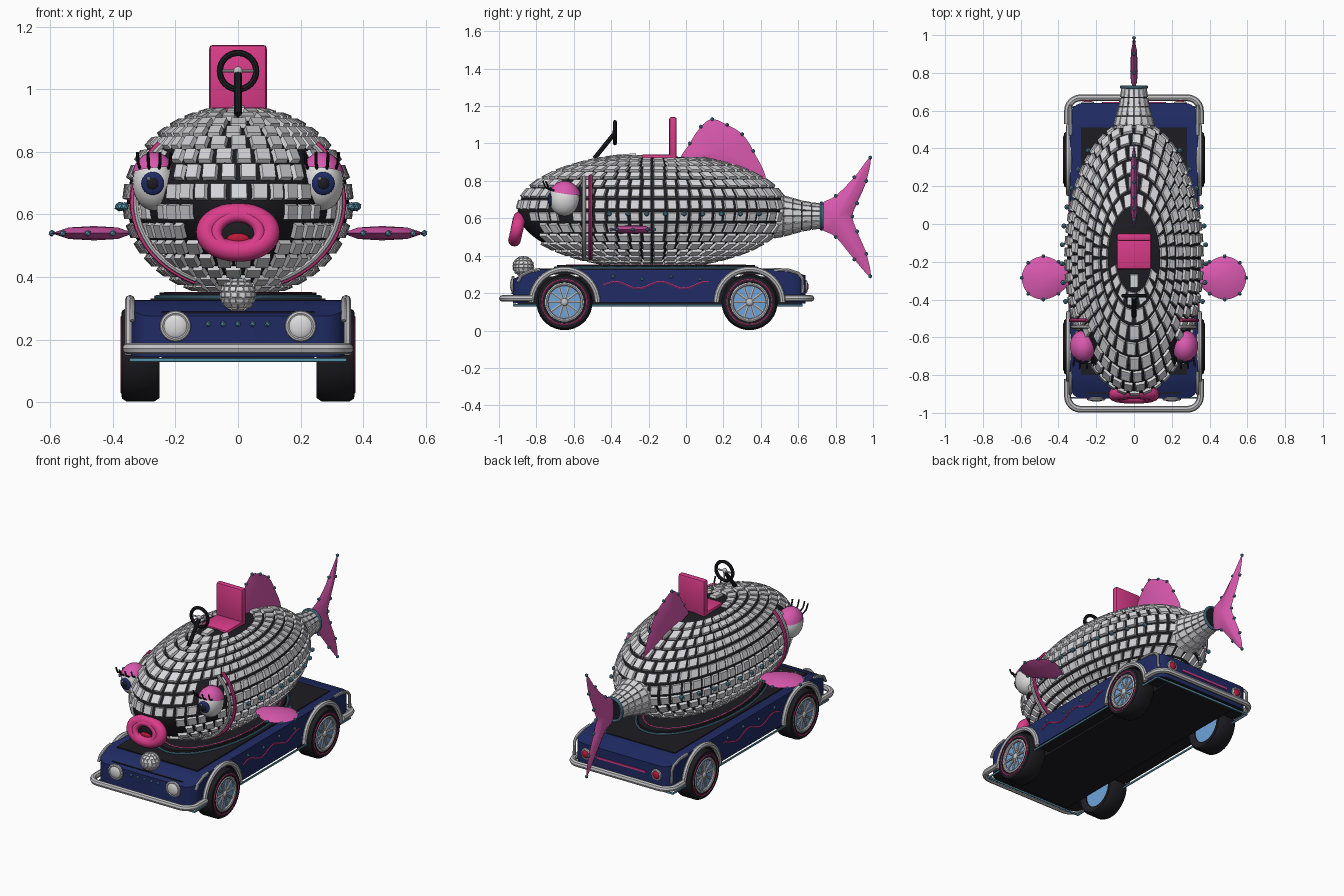
import bpy, bmesh, math
from math import sin, cos, pi, radians, sqrt
from mathutils import Vector, Matrix

if "Cube" in bpy.data.objects:
    bpy.data.objects.remove(bpy.data.objects["Cube"])

def mat(name, *c):
    m = bpy.data.materials.new(name)
    m.diffuse_color = (*c, 1)
    m.use_nodes = True
    m.node_tree.nodes["Principled BSDF"].inputs["Base Color"].default_value = m.diffuse_color
    return m

TILE = mat("mirror_tile", .70, .70, .73)
BLACK = mat("black", .012, .012, .016)
NAVY = mat("navy", .014, .024, .125)
HOT = mat("hot_pink", .70, .045, .25)
PINK = mat("orchid_pink", .70, .10, .43)
BLUE = mat("light_blue", .16, .37, .70)
TEAL = mat("teal", .10, .28, .40)
CHROME = mat("chrome", .53, .53, .55)
WHITE = mat("white", .72, .72, .72)
RED = mat("red", .50, .01, .04)

def select(ob):
    bpy.ops.object.select_all(action='DESELECT')
    ob.select_set(True)
    bpy.context.view_layer.objects.active = ob

def finish(name, bm, *mats, smooth=True):
    bmesh.ops.recalc_face_normals(bm, faces=bm.faces)
    me = bpy.data.meshes.new(name)
    bm.to_mesh(me)
    bm.free()
    ob = bpy.data.objects.new(name, me)
    bpy.context.collection.objects.link(ob)
    for m in mats:
        me.materials.append(m)
    if smooth:
        select(ob)
        bpy.ops.object.shade_smooth_by_angle(angle=radians(35))
    return ob

def tube(name, pts, r, m, cyclic=False, res=2):
    cu = bpy.data.curves.new(name, 'CURVE')
    cu.dimensions, cu.bevel_depth, cu.bevel_resolution = '3D', r, res
    cu.use_fill_caps = True
    sp = cu.splines.new('POLY')
    sp.points.add(len(pts) - 1)
    for p, q in zip(sp.points, pts):
        p.co = (*q, 1)
    sp.use_cyclic_u = cyclic
    ob = bpy.data.objects.new(name, cu)
    bpy.context.collection.objects.link(ob)
    cu.materials.append(m)
    select(ob)
    bpy.ops.object.convert(target='MESH')
    bpy.ops.object.shade_smooth_by_angle(angle=radians(40))

def box(name, lo, hi, m, bevel=0):
    bm = bmesh.new()
    lo, hi = Vector(lo), Vector(hi)
    bmesh.ops.create_cube(bm, size=1, matrix=Matrix.Translation((lo + hi) / 2) @ Matrix.Diagonal((*(hi - lo), 1)))
    if bevel:
        bmesh.ops.bevel(bm, geom=bm.edges[:], offset=bevel, segments=2, affect='EDGES', profile=.5)
    return finish(name, bm, m)

def ball(name, c, r, m, rot=Matrix(), seg=24):
    bm = bmesh.new()
    bmesh.ops.create_uvsphere(bm, u_segments=seg, v_segments=seg // 2, radius=1,
                              matrix=Matrix.Translation(c) @ rot @ Matrix.Diagonal((*r, 1)))
    return finish(name, bm, m)

def studs(name, pts, r, m):
    bm = bmesh.new()
    for p in pts:
        bmesh.ops.create_icosphere(bm, subdivisions=1, radius=r, matrix=Matrix.Translation(p))
    return finish(name, bm, m)

def lathe(name, profile, c, axis, m, n=32):
    # profile holds (radius, distance along axis); axis is 'X' or 'Y'
    bm = bmesh.new()
    ax = Vector((1, 0, 0)) if axis == 'X' else Vector((0, 1, 0))
    vs = [bm.verts.new(Vector(c) + ax * d + Vector((0, 0, r))) for r, d in profile]
    es = [bm.edges.new(e) for e in zip(vs, vs[1:])]
    bmesh.ops.spin(bm, geom=vs + es, cent=c, axis=ax, angle=2 * pi, steps=n)
    bmesh.ops.remove_doubles(bm, verts=bm.verts, dist=1e-5)
    return finish(name, bm, m)

def tile(bm, q, h, gap, bev):
    # flat rectangular tile with a sloped rim
    mid = sum(q, Vector()) / 4
    u, v = (q[1] - q[0] + q[2] - q[3]) / 2, (q[3] - q[0] + q[2] - q[1]) / 2
    nor = u.cross(v).normalized()
    def ring(g, d):
        a, b = u * max(.2, 1 - g / u.length) / 2, v * max(.2, 1 - g / v.length) / 2
        return [bm.verts.new(mid + a * i + b * j + nor * d) for i, j in ((-1, -1), (1, -1), (1, 1), (-1, 1))]
    a, b = ring(gap, -.006), ring(gap + 2 * bev, h)
    bm.faces.new(b)
    for i in range(4):
        j = (i + 1) % 4
        bm.faces.new((a[i], a[j], b[j], b[i]))

def tile_shell(name, c, rad, mean, rows, size, h, gap, bev, skip=lambda p: False):
    # rows of equal-width tiles over an ellipsoid; row heights are even for the mean radius
    bm = bmesh.new()
    c, N = Vector(c), 360
    def at(t, f):
        return c + Vector((rad[0] * cos(f) * cos(t), rad[1] * cos(f) * sin(t), rad[2] * sin(f)))
    def split(fn, a, b, n):
        ps = [fn(a + (b - a) * k / N) for k in range(N + 1)]
        run = [0]
        for p0, p1 in zip(ps, ps[1:]):
            run.append(run[-1] + (p1 - p0).length)
        n = n or max(5, round(run[-1] / size))
        return [a + (b - a) * next(k for k in range(N + 1) if run[k] >= run[-1] * i / n - 1e-6) / N for i in range(n + 1)]
    lat = split(lambda f: Vector((mean * cos(f), rad[2] * sin(f))), -pi / 2, pi / 2, rows)
    for f0, f1 in zip(lat, lat[1:]):
        fm = (f0 + f1) / 2
        cuts = split(lambda t: at(t, fm), 0, 2 * pi, 0)
        for t0, t1 in zip(cuts, cuts[1:]):
            if not skip(at((t0 + t1) / 2, fm)):
                tile(bm, [at(t0, f0), at(t1, f0), at(t1, f1), at(t0, f1)], h, gap, bev)
    return finish(name, bm, TILE, smooth=False)

def spline(p, n=5):
    out = []
    for i in range(len(p)):
        a, b, c, d = (Vector(p[(i + k) % len(p)]) for k in (-1, 0, 1, 2))
        for k in range(n):
            t = k / n
            out.append(.5 * (2 * b + (c - a) * t + (2 * a - 5 * b + 4 * c - d) * t * t + (3 * b - a - 3 * c + d) * t ** 3))
    return out

def fin(name, pts, c, thick, place):
    # lens-shaped plate with studs along the rim
    bm = bmesh.new()
    rim, c = spline(pts), Vector(c)
    n = len(rim)
    edge = [bm.verts.new(place(p.x, p.y, 0)) for p in rim]
    for s in (1, -1):
        inner = [bm.verts.new(place(*(c + (p - c) * .6), s * thick * .8)) for p in rim]
        top = bm.verts.new(place(*c, s * thick))
        for i in range(n):
            j = (i + 1) % n
            bm.faces.new((edge[i], edge[j], inner[j], inner[i]))
            bm.faces.new((inner[i], inner[j], top))
    finish(name, bm, PINK)
    studs(name + "_studs", [place(p.x, p.y, 0) for p in rim[::5]], .011, TEAL)

# Fish body: dark core with mirror tiles, bare around seat, eyes and mouth
C, R = Vector((0, -.18, .64)), (.355, .72, .295)
ball("body_core", C, R, BLACK, seg=48)
def bare(p):
    seat = p.z > .8 and (p.x / .13) ** 2 + ((p.y + .13) / .18) ** 2 < 1
    eye = (Vector((abs(p.x), p.y, p.z)) - Vector((.265, -.66, .705))).length < .10
    mouth = p.y < -.7 and (p.x / .16) ** 2 + ((p.z - .56) / .08) ** 2 < 1
    return seat or eye or mouth
tile_shell("body_tiles", C, R, .5, 20, .064, .016, .010, .004, bare)

# Tail stem
lathe("tail_stem_core", [(.118, .44), (.104, .51), (.075, .62), (.060, .73), (0, .73)], (0, 0, .612), 'Y', BLACK)
bm = bmesh.new()
stem = [(.118, .47), (.109, .52), (.095, .57), (.081, .62), (.072, .67), (.065, .72)]
for (r0, y0), (r1, y1) in zip(stem, stem[1:]):
    for k in range(16):
        a, b = 2 * pi * k / 16, 2 * pi * (k + 1) / 16
        tile(bm, [Vector((r * cos(t), y, .612 + r * sin(t))) for r, y, t in
                  ((r0, y0, b), (r0, y0, a), (r1, y1, a), (r1, y1, b))], .003, .003, .001)
finish("tail_stem_tiles", bm, TILE, smooth=False)
def circle(c, u, v, n=32):
    u, v, c = Vector(u), Vector(v), Vector(c)
    return [c + u * cos(2 * pi * k / n) + v * sin(2 * pi * k / n) for k in range(n)]
tube("tail_ring", circle((0, .725, .612), (.066, 0, 0), (0, 0, .07)), .009, TEAL, True)

# Fins
up = lambda u, v, w: Vector((w, u, v))
fin("tail_fin", [(.72, .67), (.80, .72), (.90, .82), (.985, .925), (.965, .80), (.915, .68), (.89, .61),
                 (.915, .53), (.965, .41), (.985, .29), (.90, .38), (.80, .50), (.72, .55)], (.81, .61), .02, up)
fin("dorsal_fin", [(-.02, .90), (.02, 1.00), (.08, 1.09), (.14, 1.13), (.22, 1.10), (.30, 1.05), (.36, .96),
                   (.42, .80), (.2, .84)], (.19, .96), .02, up)
for s in (1, -1):
    side = "right" if s > 0 else "left"
    fin(side + "_side_fin", [(.34, -.25), (.40, -.20), (.48, -.17), (.56, -.205), (.595, -.285), (.56, -.37),
                             (.48, -.40), (.40, -.37), (.34, -.31)], (.46, -.285), .023,
        lambda u, v, w: Vector((s * u, v, .54 + w)))

    # Gill bands and lateral studs
    for nm, y, m, r in (("gill_band", -.51, HOT, .010), ("gill_trim", -.545, CHROME, .010)):
        k = 1.065 * sqrt(1 - ((y - C.y) / R[1]) ** 2)
        tube(f"{side}_{nm}", [(s * R[0] * k * cos(radians(a)), y, C.z + R[2] * k * sin(radians(a)))
                              for a in range(-66, 43, 6)], r, m)
    ys = [-.41 + .1 * i for i in range(9)]
    studs(side + "_lateral_studs", [(s * (.026 + R[0] * sqrt(1 - ((y - C.y) / R[1]) ** 2)), y, .625) for y in ys], .015, TEAL)

    # Eye: ball, iris, pupil, glint, lid and lashes
    e, er = Vector((s * .268, -.65, .702)), Vector((.070, .083, .090))
    ball(side + "_eyeball", e, er, WHITE)
    d = Vector((s * .06, -.99, -.04)).normalized()
    rot = d.to_track_quat('Z', 'Y').to_matrix().to_4x4()
    ball(side + "_iris", e + d * .075, (.037, .037, .012), NAVY, rot)
    ball(side + "_pupil", e + d * .082, (.020, .020, .009), BLACK, rot, 16)
    ball(side + "_glint", e + d * .088 + Vector((-.012, 0, .016)), (.006, .006, .006), WHITE, seg=8)
    bm = bmesh.new()
    bmesh.ops.create_uvsphere(bm, u_segments=24, v_segments=16, radius=1,
                              matrix=Matrix.Translation(e) @ Matrix.Diagonal((*(er * 1.08), 1)))
    bmesh.ops.bisect_plane(bm, geom=bm.verts[:] + bm.edges[:] + bm.faces[:], plane_co=e + Vector((0, 0, .036)),
                           plane_no=(s * .1, .15, 1), clear_inner=True)
    finish(side + "_eyelid", bm, PINK)
    for i in range(4):
        a = radians(-42 + 28 * i)
        root = e + Vector((sin(a) * .068, -.066 * cos(a) - .006, .046))
        out = Vector((sin(a) * .008, -.030, 0))
        tube(f"{side}_lash_{i+1}", [root, root + out + Vector((0, 0, .015)), root + out * 1.5 + Vector((0, 0, .05))], .005, BLACK, res=1)

# Mouth, leaning back at the top
tube("outer_lips", circle((0, -.903, .543), (.101, 0, 0), (0, .014, .060), 40), .034, HOT, True, 4)
tube("inner_lips", circle((0, -.918, .541), (.070, 0, 0), (0, .011, .054), 40), .020, HOT, True, 3)
ball("mouth_hollow", (0, -.895, .543), (.085, .02, .055), BLACK)
ball("tongue", (0, -.912, .522), (.036, .012, .018), RED)

# Seat, steering column and wheel
box("seat_cushion", (-.092, -.24, .90), (.092, -.05, .942), HOT, .012)
box("seat_back", (-.092, -.09, .91), (.092, -.05, 1.142), HOT, .012)
tube("steering_column", [(0, -.49, .92), (0, -.385, 1.05)], .012, BLACK)
tube("steering_wheel", circle((0, -.38, 1.058), (.058, 0, 0), (0, 0, .058)), .010, BLACK, True)
for i, a in enumerate((0, 90, 180)):
    a = radians(a)
    tube(f"steering_spoke_{i+1}", [(0, -.38, 1.058), (.055 * cos(a), -.38, 1.058 - .055 * sin(a))], .005, CHROME)
ball("steering_hub", (0, -.385, 1.058), (.015, .012, .015), CHROME, seg=12)

# Car chassis: side profile with wheel arches, extruded across
AX = (-.65, .34)
prof = [(-.925, .145), (-.925, .275), (-.81, .325), (.52, .327), (.64, .295), (.64, .145)]
for cy in reversed(AX):
    prof += [(cy + .166 * cos(a), .15 + .166 * sin(a)) for a in (pi * k / 16 for k in range(17))]
bm = bmesh.new()
f = bm.faces.new([bm.verts.new((-.34, y, z)) for y, z in prof])
g = bmesh.ops.extrude_face_region(bm, geom=[f])
bmesh.ops.translate(bm, verts=[v for v in g['geom'] if isinstance(v, bmesh.types.BMVert)], vec=(.68, 0, 0))
ends = [e for e in bm.edges if all(v.co.y < -.92 or v.co.y > .635 for v in e.verts)
        and abs(e.verts[0].co.z - e.verts[1].co.z) > .1]
bmesh.ops.bevel(bm, geom=ends, offset=.07, segments=6, affect='EDGES', profile=.5)
bmesh.ops.recalc_face_normals(bm, faces=bm.faces)
for f in bm.faces:
    f.normal_update()
    f.material_index = 1 if f.normal.z < -.05 else 0
finish("chassis", bm, NAVY, BLACK)
box("underbody", (-.245, -.90, .138), (.245, .62, .29), BLACK)
box("deck", (-.28, -.80, .30), (.28, .51, .332), BLACK)
bm = bmesh.new()
bmesh.ops.create_cone(bm, cap_ends=True, segments=40, radius1=1, radius2=1, depth=1,
                      matrix=Matrix.Translation((0, -.16, .335)) @ Matrix.Diagonal((.25, .53, .03, 1)))
finish("body_stand", bm, BLACK)
tube("stand_trim", circle((0, -.16, .336), (.262, 0, 0), (0, .54, 0), 48), .006, TEAL, True)
tube("stand_band", circle((0, -.16, .347), (.235, 0, 0), (0, .48, 0), 48), .005, HOT, True)
tube("sill_pipe", [(-.342, -.92, .135), (.342, -.92, .135), (.342, .62, .135), (-.342, .62, .135)], .007, TEAL, True)

# Bumpers
for nm, y0, y1 in (("front", -.82, -.981), ("rear", .53, .668)):
    k = .07 if y1 > 0 else -.07
    half = [(.352, y0)] + [(.282 + .07 * cos(a), y1 - k + k * sin(a)) for a in (pi * i / 12 for i in range(7))]
    tube(nm + "_bumper", [(x, y, .172) for x, y in half] + [(-x, y, .172) for x, y in reversed(half)], .018, CHROME)

for s in (1, -1):
    side = "right" if s > 0 else "left"
    # Lamps and corner trim
    for nm, x, y, z, r, m in (("headlight", .20, -.925, .243, .041, WHITE), ("tail_light", .245, .64, .235, .026, RED)):
        ball(f"{side}_{nm}", (s * x, y, z), (r, .016, r), m)
        tube(f"{side}_{nm}_rim", circle((s * x, y, z), (r, 0, 0), (0, 0, r), 24), .009, CHROME, True)
    tube(side + "_rear_trim", [(s * .338, y, z) for y, z in ((.47, .326), (.55, .322), (.60, .306), (.622, .28), (.625, .20))], .009, CHROME)
    tube(side + "_front_trim", [(s * .338, y, z) for y, z in ((-.78, .326), (-.83, .318), (-.88, .295), (-.90, .26))], .009, CHROME)
    # Side decoration
    tube(side + "_wave", [(s * .341, -.44 + .014 * i, .243 + .018 * sin(i * .36)) for i in range(41)], .005, HOT, res=1)
    studs(side + "_panel_studs", [(s * .341, -.39 + .155 * i, .288 - .012 * (i % 2)) for i in range(4)], .011, TEAL)
    # Wheels and arches
    for end, cy in zip(("front", "rear"), AX):
        nm, c = f"{side}_{end}_", (0, cy, .152)
        lathe(nm + "tire", [(.10, s * .262), (.138, s * .25), (.15, s * .268), (.15, s * .355), (.14, s * .371),
                            (.105, s * .374), (.10, s * .36), (.10, s * .262)], c, 'X', BLACK, 36)
        lathe(nm + "hub", [(0, s * .268), (.102, s * .268), (.102, s * .357), (0, s * .357)], c, 'X', BLUE)
        ring = lambda r, x: circle((s * x, cy, .152), (0, r, 0), (0, 0, r), 36)
        tube(nm + "tire_stripe", ring(.120, .372), .004, HOT, True, 1)
        tube(nm + "rim", ring(.097, .366), .010, CHROME, True)
        for i in range(10):
            a = pi * i / 5
            tube(f"{nm}spoke_{i+1}", [(s * .36, cy, .152), (s * .36, cy + .096 * cos(a), .152 + .096 * sin(a))], .007, CHROME, res=1)
        ball(nm + "cap", (s * .36, cy, .152), (.014, .022, .022), CHROME, seg=12)
        tube(nm + "arch", [(s * .345, cy + .177 * cos(a), .15 + .177 * sin(a)) for a in (pi * k / 20 for k in range(21))], .016, CHROME)

# Nose ornament, grille studs and rear strip
tile_shell("nose_ball_tiles", (0, -.87, .343), (.056, .056, .052), .056, 9, .022, .004, .002, .001)
ball("nose_ball", (0, -.87, .343), (.056, .056, .052), CHROME, seg=16)
studs("grille_studs", [(-.095 + .0475 * i, -.926, .25) for i in range(5)], .010, TEAL)
box("rear_strip", (-.17, .636, .228), (.17, .645, .24), HOT)
